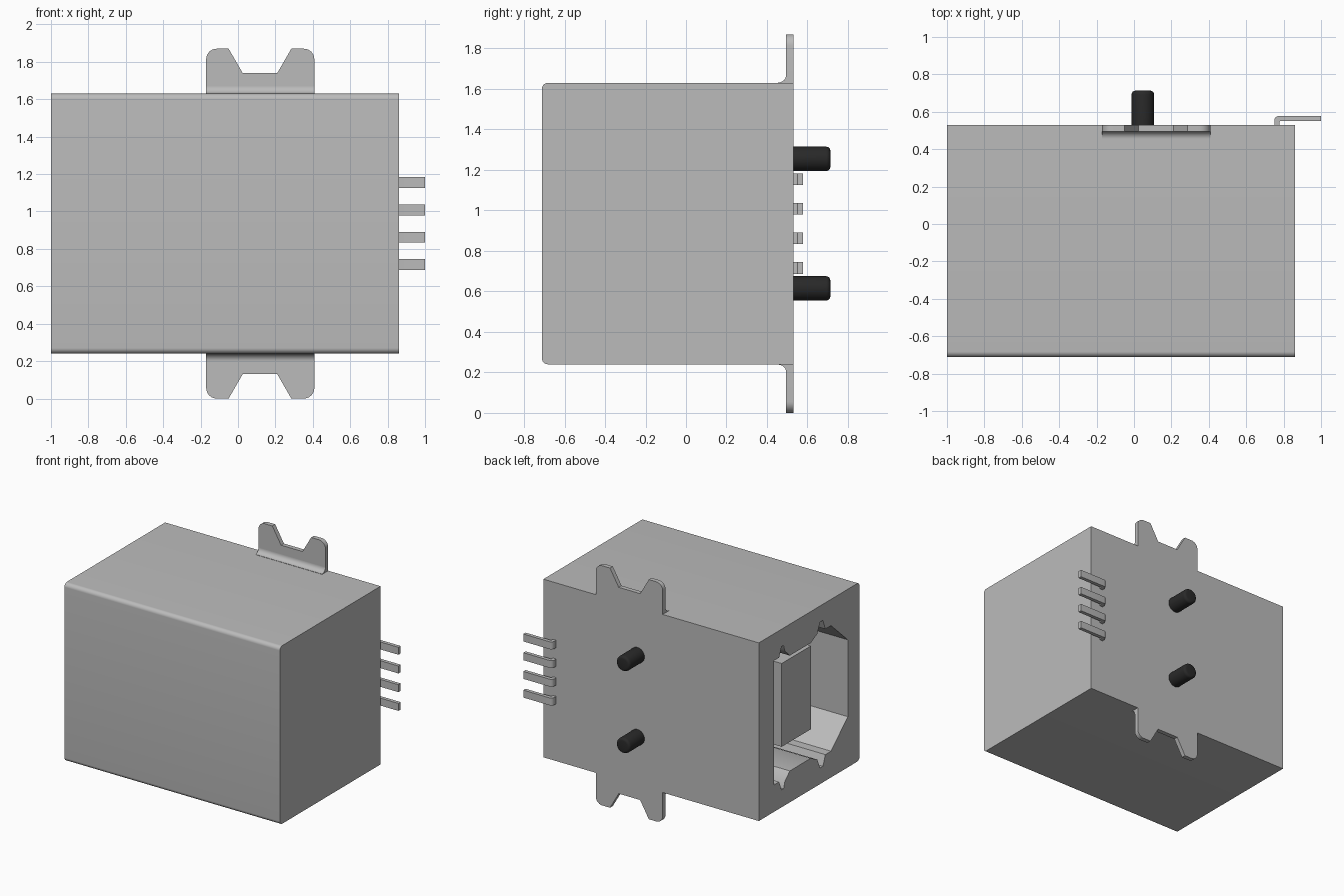
import bpy, bmesh, math
from mathutils import Vector

if "Cube" in bpy.data.objects:
    bpy.data.objects.remove(bpy.data.objects["Cube"], do_unlink=True)


def material(name, rgb, metallic=0.0):
    m = bpy.data.materials.new(name)
    m.use_nodes = True
    m.diffuse_color = (*rgb, 1)
    m.node_tree.nodes["Principled BSDF"].inputs["Base Color"].default_value = (*rgb, 1)
    return m


GREY = material("shell grey", (0.5, 0.5, 0.5))
BLACK = material("peg black", (0.022, 0.022, 0.022))
MID = 0.935          # height of the symmetry plane


def smooth(obj):
    bpy.ops.object.select_all(action='DESELECT')
    obj.select_set(True)
    bpy.context.view_layer.objects.active = obj
    bpy.ops.object.shade_smooth_by_angle(angle=math.radians(30))


def rounded(points, steps=6):
    """Outline from (u, v) or (u, v, radius) points, with filleted corners."""
    out = []
    for i, p in enumerate(points):
        c = Vector(p[:2])
        if len(p) < 3:
            out.append(c)
            continue
        a = (Vector(points[i - 1][:2]) - c).normalized()
        b = (Vector(points[(i + 1) % len(points)][:2]) - c).normalized()
        half = a.angle(b) / 2
        start, end = c + a * p[2] / math.tan(half), c + b * p[2] / math.tan(half)
        centre = c + (a + b).normalized() * p[2] / math.sin(half)
        for k in range(steps + 1):
            d = (start.lerp(end, k / steps) - centre).normalized()
            out.append(centre + d * p[2])
    return out


def prism(name, outline, axis, lo, hi, mat=GREY):
    """Extrude an outline along an axis: x takes (y, z), y takes (x, z), z takes (x, y)."""
    place = {'x': lambda u, v: (lo, u, v), 'y': lambda u, v: (u, lo, v),
             'z': lambda u, v: (u, v, lo)}[axis]
    bm = bmesh.new()
    face = bm.faces.new([bm.verts.new(place(*p)) for p in outline])
    ext = bmesh.ops.extrude_face_region(bm, geom=[face])
    shift = Vector([(hi - lo) * (a == axis) for a in 'xyz'])
    bmesh.ops.translate(bm, vec=shift,
                        verts=[g for g in ext['geom'] if isinstance(g, bmesh.types.BMVert)])
    bmesh.ops.recalc_face_normals(bm, faces=bm.faces)
    mesh = bpy.data.meshes.new(name)
    bm.to_mesh(mesh)
    bm.free()
    mesh.materials.append(mat)
    obj = bpy.data.objects.new(name, mesh)
    bpy.context.collection.objects.link(obj)
    return obj


# Shell: box with rounded front edges
shell = prism("shell", rounded([(0.53, 0.24), (0.53, 1.63),
                                (-0.712, 1.63, 0.03), (-0.712, 0.24, 0.03)]),
              'x', -1.0, 0.86)

# Socket opening: half outline (y, distance from mid height), mirrored in z
half = [(0.345, 0.485), (0.28, 0.485), (0.25, 0.56), (0.225, 0.56), (0.21, 0.51),
        (0.148, 0.45), (-0.11, 0.45), (-0.19, 0.49), (-0.225, 0.57), (-0.26, 0.57),
        (-0.29, 0.49), (-0.36, 0.49), (-0.567, 0.30)]
opening = ([(y, MID + d) for y, d in half] + [(y, MID - d) for y, d in reversed(half)])
cutter = prism("socket_cutter", opening, 'x', -1.1, 0.05)
cutter.hide_render = True
cut = shell.modifiers.new("socket", 'BOOLEAN')
cut.operation, cut.solver, cut.object = 'DIFFERENCE', 'EXACT', cutter
bpy.context.view_layer.update()
mesh = bpy.data.meshes.new_from_object(
    shell.evaluated_get(bpy.context.evaluated_depsgraph_get()))
shell.modifiers.clear()
shell.data = mesh
bpy.data.objects.remove(cutter, do_unlink=True)
smooth(shell)

# Contact tongue inside the socket
prism("contact_tongue", [(-0.29, MID - 0.325), (0.07, MID - 0.325),
                         (0.07, MID + 0.325), (-0.29, MID + 0.325)], 'x', -0.875, 0.08)

# Mounting tabs above and below, each with a bent root
for side, label in ((1, "upper"), (-1, "lower")):
    def h(points):
        return [(p[0], MID + side * p[1], *p[2:]) for p in points]
    tab = prism(label + "_mounting_tab", rounded(h([
        (-0.17, 0.68), (-0.17, 0.935, 0.055), (-0.05, 0.935), (0.025, 0.805),
        (0.21, 0.805), (0.285, 0.935), (0.408, 0.935, 0.055), (0.408, 0.68)])),
        'y', 0.495, 0.53)
    smooth(tab)
    root = prism(label + "_tab_root", rounded(h([
        (0.455, 0.69), (0.455, 0.697), (0.495, 0.697, 0.038), (0.495, 0.737),
        (0.50, 0.737), (0.50, 0.69)])), 'x', -0.17, 0.408)
    smooth(root)

# Locating pegs on the back
for side, label in ((1, "upper"), (-1, "lower")):
    bm = bmesh.new()
    bmesh.ops.create_cone(bm, cap_ends=True, segments=32, radius1=0.06, radius2=0.06, depth=0.2)
    tip = [e for e in bm.edges if all(v.co.z > 0 for v in e.verts)]
    bmesh.ops.bevel(bm, geom=tip, offset=0.02, segments=4, profile=0.5, affect='EDGES')
    mesh = bpy.data.meshes.new(label + "_peg")
    bm.to_mesh(mesh)
    bm.free()
    mesh.materials.append(BLACK)
    peg = bpy.data.objects.new(label + "_peg", mesh)
    peg.rotation_euler.x = -math.pi / 2
    peg.location = (0.047, 0.613, MID + side * 0.32)
    bpy.context.collection.objects.link(peg)
    smooth(peg)

# Four bent solder pins
pin_profile = rounded([(0.75, 0.50), (0.75, 0.578, 0.025), (1.0, 0.578), (1.0, 0.55),
                       (0.777, 0.55, 0.006), (0.777, 0.50)], 4)
for i in range(4):
    z = MID + (i - 1.5) * 0.146
    smooth(prism(f"solder_pin_{i + 1}", pin_profile, 'z', z - 0.029, z + 0.029))
